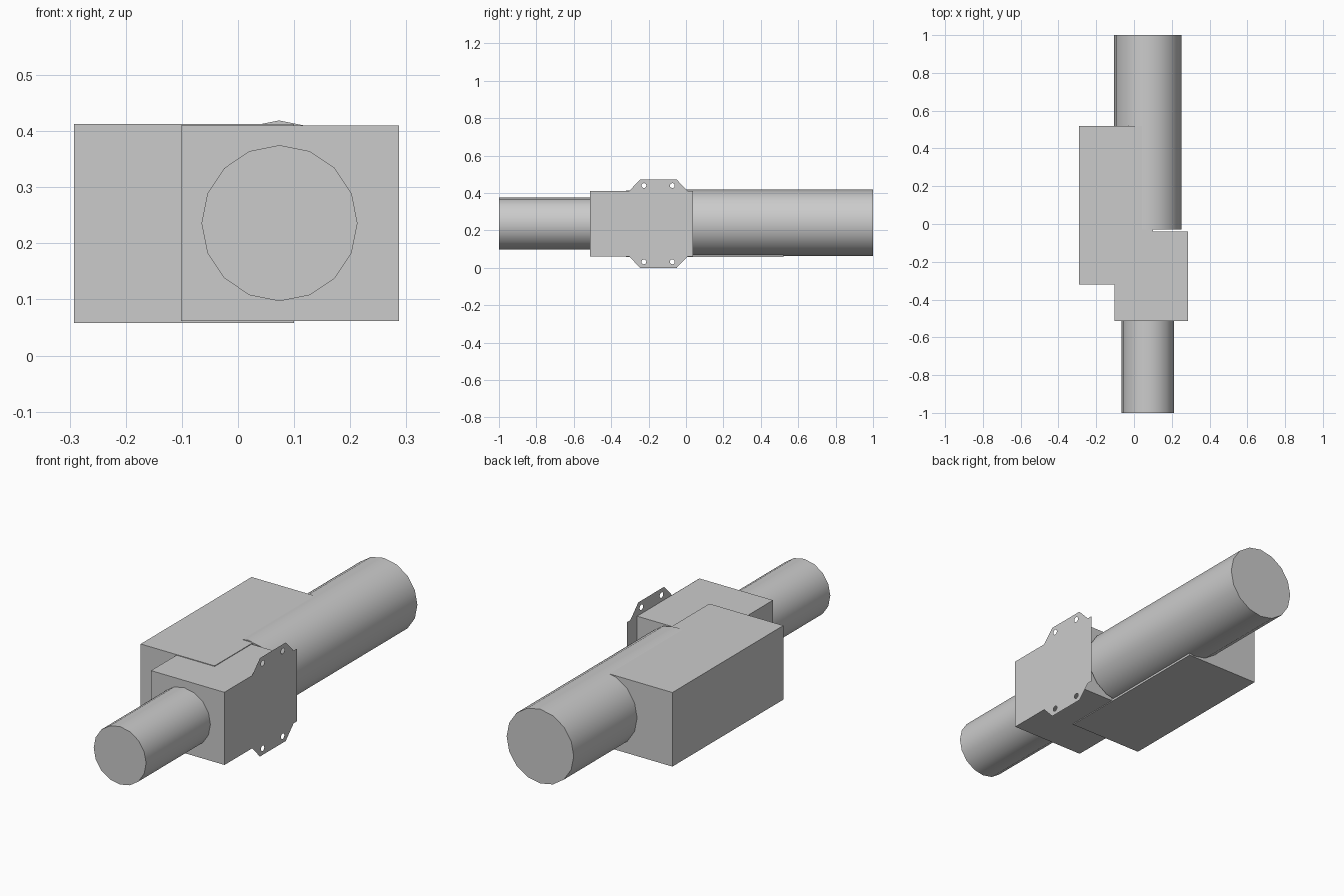
import bpy
import bmesh
import math
from mathutils import Matrix

cube = bpy.data.objects.get("Cube")
if cube:
    bpy.data.objects.remove(cube, do_unlink=True)

# Single plain grey
grey = bpy.data.materials.new("plain_grey")
grey.use_nodes = True
colour = (0.6, 0.6, 0.6, 1)
grey.diffuse_color = colour
grey.node_tree.nodes["Principled BSDF"].inputs["Base Color"].default_value = colour


def add_object(name, bm):
    mesh = bpy.data.meshes.new(name)
    bm.to_mesh(mesh)
    bm.free()
    mesh.materials.append(grey)
    obj = bpy.data.objects.new(name, mesh)
    bpy.context.collection.objects.link(obj)
    return obj


def box(name, low, high):
    bm = bmesh.new()
    size = [b - a for a, b in zip(low, high)]
    centre = [(a + b) / 2 for a, b in zip(low, high)]
    bmesh.ops.create_cube(bm, size=1, matrix=Matrix.Translation(centre) @ Matrix.Diagonal((*size, 1)))
    return add_object(name, bm)


def tube(name, x, z, radius, y0, y1):
    """Sixteen-sided closed cylinder along y, with a corner at the top."""
    bm = bmesh.new()
    place = Matrix.Translation((x, (y0 + y1) / 2, z)) @ Matrix.Rotation(math.pi / 2, 4, "X")
    bmesh.ops.create_cone(bm, cap_ends=True, segments=16, radius1=radius, radius2=radius,
                          depth=y1 - y0, matrix=place)
    obj = add_object(name, bm)
    bpy.ops.object.select_all(action="DESELECT")
    obj.select_set(True)
    bpy.context.view_layer.objects.active = obj
    bpy.ops.object.shade_smooth_by_angle(angle=math.radians(30))
    return obj


# Cylinders and housings
tube("front_cylinder", 0.074, 0.236, 0.139, -1, -0.5)
tube("rear_cylinder", 0.073, 0.241, 0.178, -0.03, 1)
box("side_housing", (-0.292, -0.32, 0.058), (0.1, 0.52, 0.413))
box("front_housing", (-0.102, -0.513, 0.062), (0.287, -0.04, 0.41))

# Paper-thin mounting plate with tabs above and below, each with two holes
PLATE_X, MID_Z = 0.288, 0.236
upper = [(-0.513, 0.174), (-0.305, 0.174), (-0.245, 0.236),
         (-0.05, 0.236), (0.01, 0.174), (0.037, 0.174)]
loops = [upper + [(y, -z) for y, z in reversed(upper)]]
for hy in (-0.225, -0.073):
    for hz in (-0.204, 0.204):
        angles = [math.tau * i / 12 for i in range(12)]
        loops.append([(hy + 0.013 * math.cos(a), hz + 0.013 * math.sin(a)) for a in angles])

bm = bmesh.new()
for loop in loops:
    verts = [bm.verts.new((PLATE_X, y, MID_Z + z)) for y, z in loop]
    for i, vert in enumerate(verts):
        bm.edges.new((vert, verts[i - 1]))
bmesh.ops.triangle_fill(bm, edges=bm.edges[:], use_beauty=True, normal=(1, 0, 0))
for face in bm.faces:
    face.normal_update()
    if face.normal.x < 0:
        face.normal_flip()
add_object("mounting_plate", bm)
